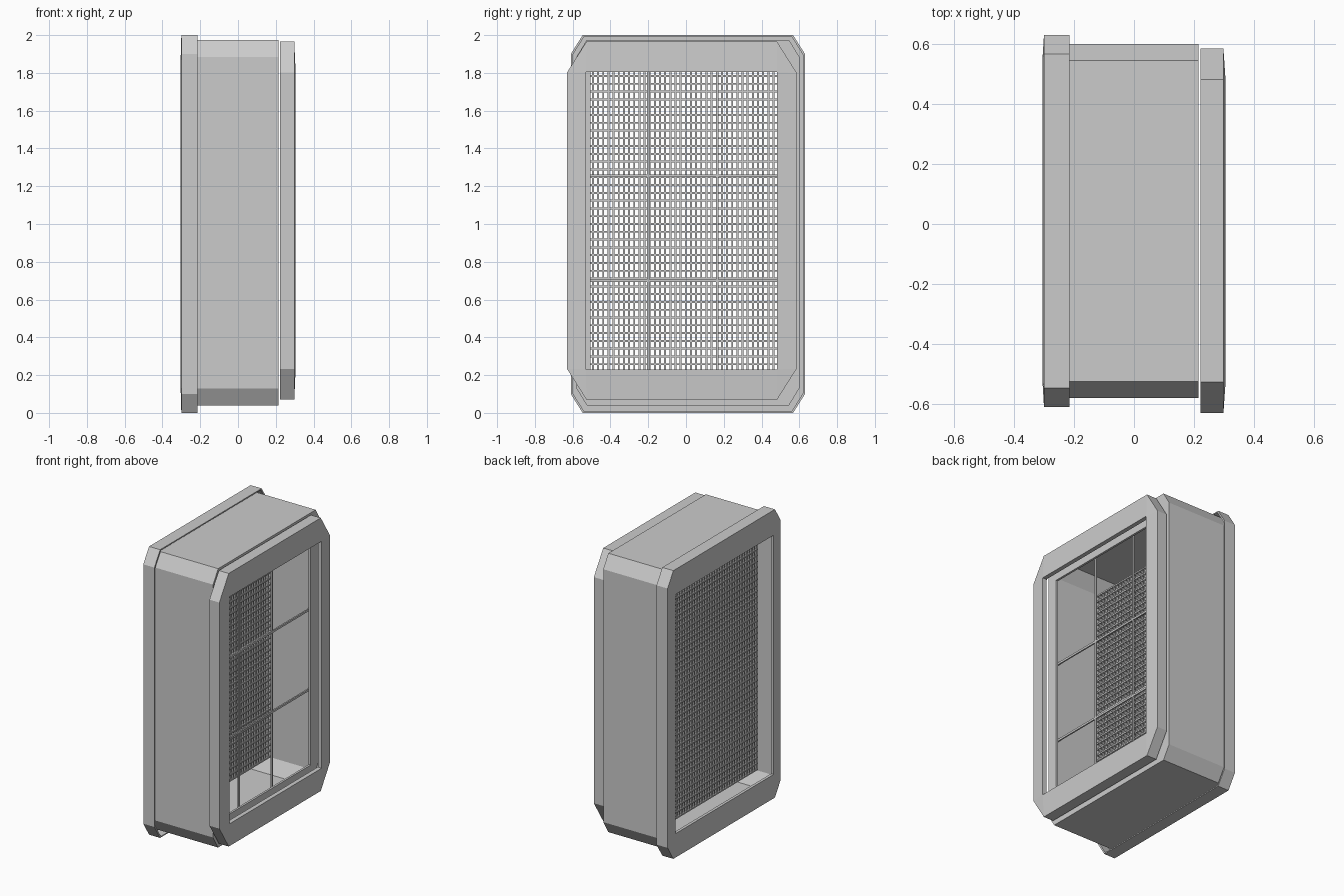
import bpy, bmesh

if "Cube" in bpy.data.objects:
    bpy.data.objects.remove(bpy.data.objects["Cube"])


def octagon(y0, y1, z0, z1, cy, cz, t=0.0):
    y0, y1, z0, z1 = y0 + t, y1 - t, z0 + t, z1 - t
    return [(y0 + cy, z0), (y1 - cy, z0), (y1, z0 + cz), (y1, z1 - cz),
            (y1 - cy, z1), (y0 + cy, z1), (y0, z1 - cz), (y0, z0 + cz)]


def opening(y0, y1, z0, z1):
    # doubled corners so the rectangle pairs with the octagon
    return [(y0, z0), (y1, z0), (y1, z0), (y1, z1),
            (y1, z1), (y0, z1), (y0, z1), (y0, z0)]


def finish(name, bm):
    bmesh.ops.recalc_face_normals(bm, faces=bm.faces)
    me = bpy.data.meshes.new(name)
    bm.to_mesh(me)
    bm.free()
    ob = bpy.data.objects.new(name, me)
    bpy.context.collection.objects.link(ob)
    return ob


def sweep(name, sections):
    """Closed tube of wall: joins (x, loop) sections round a full cycle."""
    bm = bmesh.new()
    loops = [[bm.verts.new((x, y, z)) for y, z in pts] for x, pts in sections]
    for k in range(len(loops)):
        a, b = loops[k], loops[(k + 1) % len(loops)]
        for i in range(8):
            j = (i + 1) % 8
            bm.faces.new((a[i], a[j], b[j], b[i]))
    bmesh.ops.remove_doubles(bm, verts=bm.verts, dist=1e-4)
    return finish(name, bm)


def add_box(bm, x0, x1, y0, y1, z0, z1):
    vs = bmesh.ops.create_cube(bm, size=1)["verts"]
    for v in vs:
        v.co = ((x0 + x1) / 2 + v.co.x * (x1 - x0),
                (y0 + y1) / 2 + v.co.y * (y1 - y0),
                (z0 + z1) / 2 + v.co.z * (z1 - z0))


T = 0.008  # sheet thickness
REAR = (-0.61, 0.63, 0, 2, 0.063, 0.10)
BODY = (-0.58, 0.60, 0.04, 1.975, 0.055, 0.09)
FRONT = (-0.63, 0.585, 0.07, 1.965, 0.103, 0.163)

# Rear flange: hollow rim with a plate on its outer side
hole = opening(-0.525, 0.55, 0.17, 1.83)
sweep("rear_flange", [(-0.215, octagon(*REAR)), (-0.30, octagon(*REAR)),
                      (-0.305, hole), (-0.285, hole),
                      (-0.285, octagon(*REAR, T)), (-0.215, octagon(*REAR, T))])

# Body: thin sleeve whose front end turns in to a frame behind the flange
hole = opening(-0.505, 0.49, 0.225, 1.81)
sweep("body", [(-0.285, octagon(*BODY)), (0.215, octagon(*BODY)),
               (0.215, hole), (0.20, hole),
               (0.20, octagon(*BODY, T)), (-0.285, octagon(*BODY, T))])

# Front flange: hollow rim with a plate on its outer side
hole = opening(-0.53, 0.482, 0.23, 1.805)
sweep("front_flange", [(0.222, octagon(*FRONT)), (0.298, octagon(*FRONT)),
                       (0.305, hole), (0.275, hole),
                       (0.275, octagon(*FRONT, T)), (0.222, octagon(*FRONT, T))])

# Fine egg-crate grille near the rear
Y0, Y1, Z0, Z1 = -0.525, 0.55, 0.17, 1.83
bm = bmesh.new()
cols, rows, t = 39, 40, 0.005
for i in range(cols + 1):
    y = Y0 + t + (Y1 - Y0 - 2 * t) * i / cols
    add_box(bm, -0.18, -0.13, y - t, y + t, Z0, Z1)
for i in range(rows + 1):
    z = Z0 + t + (Z1 - Z0 - 2 * t) * i / rows
    add_box(bm, -0.185, -0.125, Y0, Y1, z - t, z + t)
finish("rear_grille", bm)

# Thin guard bars behind the front frame
bm = bmesh.new()
for y in (-0.2, 0.165):
    add_box(bm, 0.14, 0.15, y - 0.006, y + 0.006, 0.05, 1.965)
for z in (0.70, 1.255):
    add_box(bm, 0.14, 0.15, -0.573, 0.593, z - 0.007, z + 0.007)
finish("guard_bars", bm)
